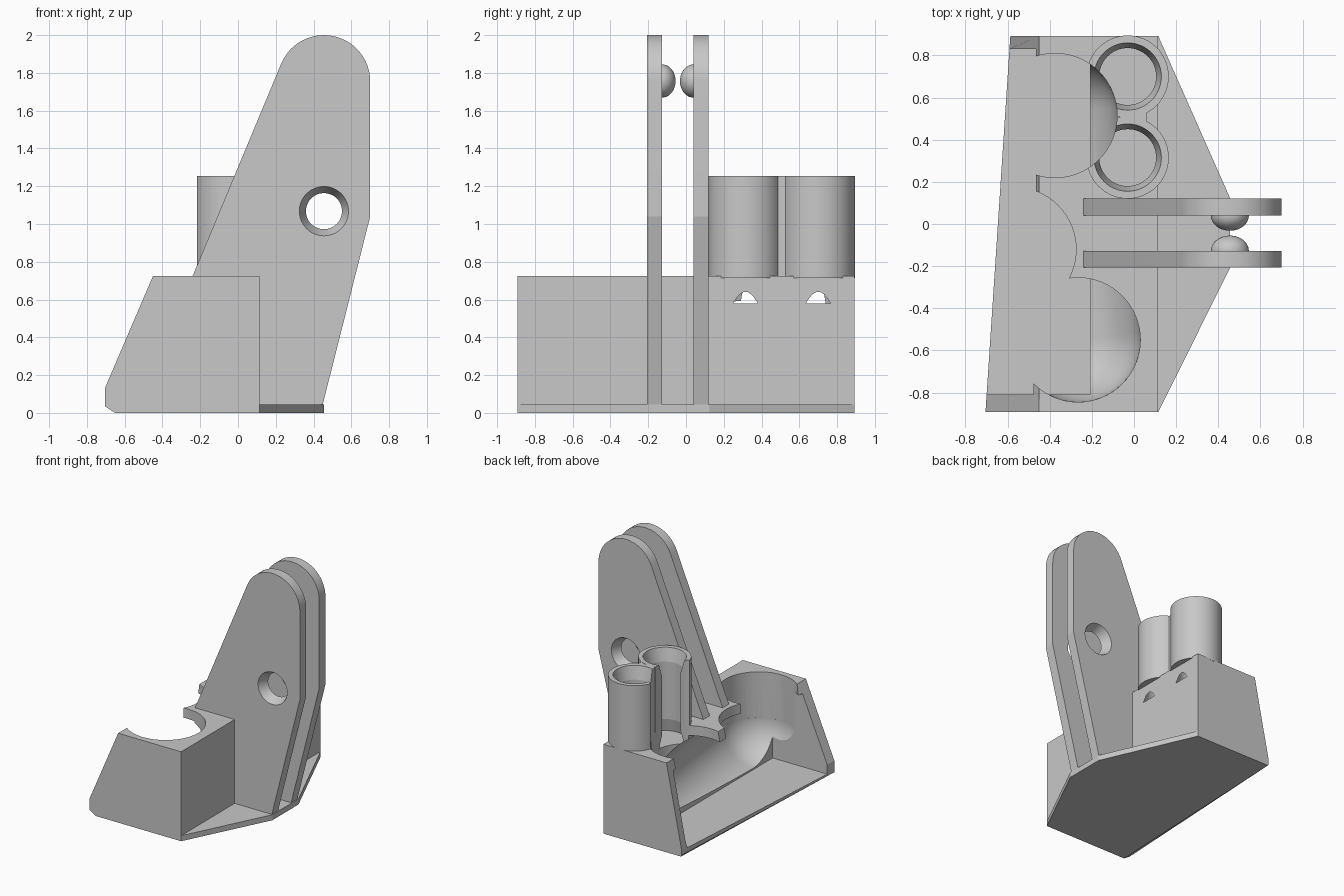
import bpy, bmesh, math
from mathutils import Matrix, Vector

cube = bpy.data.objects.get("Cube")
if cube:
    bpy.data.objects.remove(cube, do_unlink=True)

GREY = (0.58, 0.58, 0.58, 1)
mat = bpy.data.materials.new("matte grey")
mat.use_nodes = True
mat.diffuse_color = GREY
mat.node_tree.nodes["Principled BSDF"].inputs["Base Color"].default_value = GREY


def finish(bm, name):
    bmesh.ops.recalc_face_normals(bm, faces=bm.faces[:])
    mesh = bpy.data.meshes.new(name)
    bm.to_mesh(mesh)
    bm.free()
    mesh.materials.append(mat)
    ob = bpy.data.objects.new(name, mesh)
    bpy.context.scene.collection.objects.link(ob)
    return ob


def loft(name, rings):
    """Skin a stack of equal-length rings and cap both ends."""
    bm = bmesh.new()
    vs = [[bm.verts.new(p) for p in ring] for ring in rings]
    for a, b in zip(vs, vs[1:]):
        for i in range(len(a)):
            j = (i + 1) % len(a)
            bm.faces.new((a[i], a[j], b[j], b[i]))
    bm.faces.new(vs[0])
    bm.faces.new(vs[-1])
    return finish(bm, name)


def lathe(name, x, y, profile, n=64):
    """Vertical solid of revolution from (radius, height) pairs."""
    turn = [2 * math.pi * i / n for i in range(n)]
    return loft(name, [[(x + r * math.cos(t), y + r * math.sin(t), z) for t in turn]
                       for r, z in profile])


def side_prism(name, pts, y0, y1):
    return loft(name, [[(x, y, z) for x, z in pts] for y in (y0, y1)])


def cut(ob, cutters):
    for c in cutters:
        c.hide_render = True
        m = ob.modifiers.new("cut", "BOOLEAN")
        m.operation, m.solver, m.object = "DIFFERENCE", "EXACT", c
    bpy.context.view_layer.update()
    graph = bpy.context.evaluated_depsgraph_get()
    mesh = bpy.data.meshes.new_from_object(ob.evaluated_get(graph))
    ob.modifiers.clear()
    ob.data = mesh


END = 0.893
DECK = 0.725
R = 0.295
BOWLS = [(-0.375, 0.515), (-0.265, -0.55)]
MIDDLE = (-0.57, -0.12)
TUBES = [(-0.03, 0.315), (-0.03, 0.7)]

# Housing, with a slanted open side that narrows towards the back
front_end = [(-0.65, 0), (0.115, 0), (0.115, DECK), (-0.45, DECK), (-0.705, 0.13), (-0.705, 0.035)]
back_end = [(-0.58, 0), (0.115, 0), (0.115, DECK), (-0.45, DECK), (-0.587, 0.05), (-0.587, 0.015)]
housing = loft("housing", [[(x, -END, z) for x, z in front_end],
                           [(x, END, z) for x, z in back_end]])

# Cutters: open chamber, rounded trough, vertical wells and tube bores
chamber = side_prism("chamber_cutter", [(-1, 0.05), (-0.21, 0.05), (-0.21, 0.645), (-1, 0.645)],
                     -0.81, 0.83)
bm = bmesh.new()
for x, y in BOWLS:
    bmesh.ops.create_uvsphere(bm, u_segments=48, v_segments=24, radius=R,
                              matrix=Matrix.Translation((x, y, 0.351)))
bmesh.ops.delete(bm, geom=bm.edges[:] + bm.faces[:], context="EDGES_FACES")
bmesh.ops.convex_hull(bm, input=bm.verts[:])
loose = [v for v in bm.verts if not v.link_faces]
bmesh.ops.delete(bm, geom=loose, context="VERTS")
trough = finish(bm, "trough_cutter")
wells = [lathe("well_cutter", x, y, [(R, 0.353), (R, 1.4)]) for x, y in BOWLS + [MIDDLE]]
bores = [lathe("bore_cutter", x, y, [(0.159, 0.58), (0.135, 0.685), (0.135, 1.15),
                                     (0.16, 1.256), (0.16, 1.4)]) for x, y in TUBES]
cut(housing, [chamber, trough] + wells + bores)

# Twin tubes, opened on the side facing the back well, and the web joining them
tubes = []
for name, (x, y) in zip(("front_tube", "back_tube"), TUBES):
    tube = lathe(name, x, y, [(0.195, 0.715), (0.195, 1.255)])
    cut(tube, [wells[0]] + bores)
    tubes.append(tube)
web = side_prism("tube_web", [(-0.04, 0.72), (0.06, 0.72), (0.06, 1.254), (-0.04, 1.254)],
                 0.45, 0.565)
cut(web, [wells[0]] + bores)

# Tapered foot plate
foot = [(0.115, -END), (0.455, -0.21), (0.455, 0.125), (0.115, END)]
foot_plate = loft("foot_plate", [[(x, y, z) for x, y in foot] for z in (0, 0.045)])

# Pair of upright fins with countersunk holes and inner domes
arc = [math.radians(157.5 * i / 24) for i in range(25)]
fin_profile = [(0.05, 0.69), (0.1, 0.03), (0.445, 0.03), (0.7, 1.04)]
fin_profile += [(0.455 + 0.245 * math.cos(t), 1.755 + 0.245 * math.sin(t)) for t in arc]
fin_profile += [(-0.24, DECK), (-0.23, 0.71)]
fins, domes, holes = [], [], []
for side, outer, inner in (("front", -0.207, -0.127), ("back", 0.12, 0.04)):
    fin = side_prism(side + "_fin", fin_profile, outer, inner)
    step = (inner - outer) * 0.1
    circle = [2 * math.pi * i / 48 for i in range(48)]
    hole = loft("hole_cutter", [[(0.455 + r * math.cos(t), y, 1.068 + r * math.sin(t))
                                 for t in circle]
                                for r, y in ((0.134, outer - step), (0.092, inner + step))])
    cut(fin, [hole])
    fins.append(fin)
    holes.append(hole)

    bm = bmesh.new()
    bmesh.ops.create_uvsphere(bm, u_segments=40, v_segments=20, radius=1)
    out = 1 if inner > outer else -1
    bmesh.ops.bisect_plane(bm, geom=bm.verts[:] + bm.edges[:] + bm.faces[:], plane_co=(0, 0, 0),
                           plane_no=(0, -out, 0), clear_outer=True)
    bmesh.ops.scale(bm, vec=(0.09, 0.072, 0.088), verts=bm.verts[:])
    bmesh.ops.translate(bm, vec=Vector((0.455, inner, 1.757)), verts=bm.verts[:])
    domes.append(finish(bm, side + "_dome"))

# Remove helpers and shade
for c in [chamber, trough] + wells + bores + holes:
    bpy.data.objects.remove(c, do_unlink=True)
bpy.ops.object.select_all(action="DESELECT")
for ob in [housing, foot_plate, web] + tubes + fins + domes:
    ob.select_set(True)
    bpy.context.view_layer.objects.active = ob
bpy.ops.object.shade_smooth_by_angle(angle=math.radians(12))
